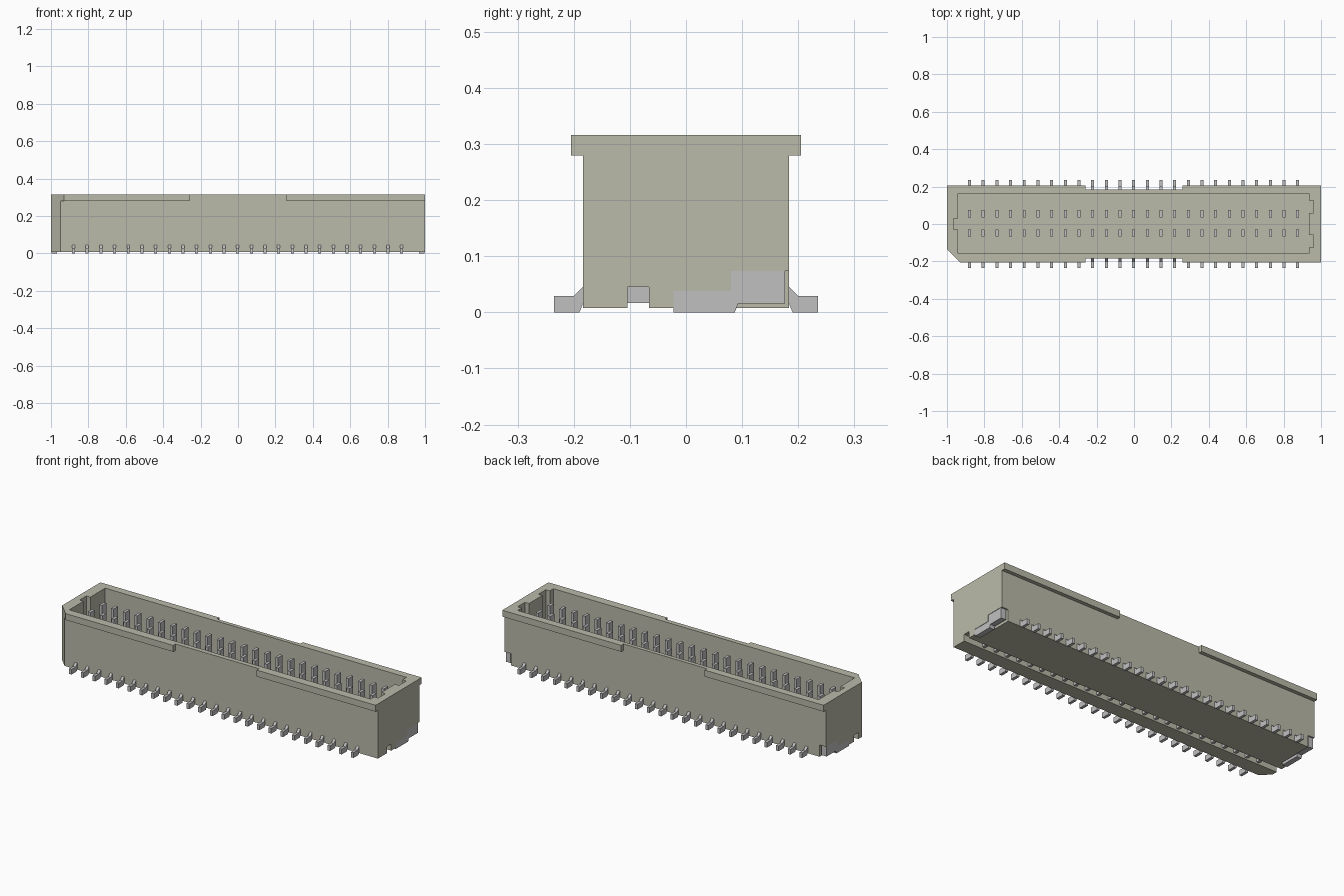
import bpy, bmesh

cube = bpy.data.objects.get("Cube")
if cube:
    bpy.data.objects.remove(cube, do_unlink=True)


def material(name, rgb):
    mat = bpy.data.materials.new(name)
    mat.use_nodes = True
    color = (*rgb, 1)
    mat.diffuse_color = color
    mat.node_tree.nodes["Principled BSDF"].inputs["Base Color"].default_value = color
    return mat


BEIGE = material("beige plastic", (0.49, 0.49, 0.40))
GREY = material("grey metal", (0.53, 0.53, 0.53))


def prism(bm, outline, lo, hi, axis="z"):
    """Extrude a 2D outline, (x, y) along z or (y, z) along x."""
    def place(p, t):
        return (p[0], p[1], t) if axis == "z" else (t, p[0], p[1])
    a = [bm.verts.new(place(p, lo)) for p in outline]
    b = [bm.verts.new(place(p, hi)) for p in outline]
    n = len(outline)
    faces = [bm.faces.new(a[::-1]), bm.faces.new(b)]
    for i in range(n):
        j = (i + 1) % n
        faces.append(bm.faces.new((a[i], a[j], b[j], b[i])))
    bmesh.ops.recalc_face_normals(bm, faces=faces)


def rect(u0, u1, v0, v1):
    return [(u0, v0), (u1, v0), (u1, v1), (u0, v1)]


def finish(bm, name, mat):
    mesh = bpy.data.meshes.new(name)
    bm.to_mesh(mesh)
    bm.free()
    obj = bpy.data.objects.new(name, mesh)
    bpy.context.collection.objects.link(obj)
    mesh.materials.append(mat)
    return obj


def solid(name, mat, *parts):
    bm = bmesh.new()
    for part in parts:
        prism(bm, *part)
    return finish(bm, name, mat)


def cut(obj, *part):
    cutter = solid("cutter", BEIGE, part)
    mod = obj.modifiers.new("cut", "BOOLEAN")
    mod.operation, mod.solver, mod.object = "DIFFERENCE", "EXACT", cutter
    bpy.context.view_layer.objects.active = obj
    bpy.ops.object.modifier_apply(modifier=mod.name)
    bpy.data.objects.remove(cutter, do_unlink=True)


# Housing with one clipped corner
TOP, RIM, BASE, SIDE, LIP = 0.316, 0.28, 0.008, 0.184, 0.205
housing = solid("housing", BEIGE, (
    [(-0.95, -SIDE), (1, -SIDE), (1, SIDE), (-1, SIDE), (-1, -0.135)], BASE, TOP))

# Mating cavity with keying notches at its ends
cavity = [(-0.94, -0.157), (0.935, -0.157),
          (0.935, -0.125), (0.96, -0.125), (0.96, -0.06), (0.935, -0.06),
          (0.935, 0.06), (0.96, 0.06), (0.96, 0.125), (0.935, 0.125),
          (0.935, 0.162), (-0.94, 0.162),
          (-0.94, 0.03), (-0.965, 0.03), (-0.965, -0.03), (-0.94, -0.03)]
cut(housing, cavity, 0.09, 0.4)

# Underside groove and clip pockets
cut(housing, rect(-0.104, -0.066, -0.1, 0.045), -1.1, 1.1, "x")
pocket = [(-0.022, -0.1), (0.3, -0.1), (0.3, 0.074), (0.08, 0.074),
          (0.08, 0.038), (-0.022, 0.038)]
cut(housing, pocket, 0.96, 1.1, "x")
cut(housing, pocket, -1.1, -0.96, "x")

# Lips along the upper edges, open in the middle
solid("rim_lips", BEIGE,
      ([(-0.95, -SIDE), (-0.93, -LIP), (-0.26, -LIP), (-0.26, -SIDE)], RIM, TOP),
      (rect(0.26, 1, -LIP, -SIDE), RIM, TOP),
      (rect(0.26, 1, SIDE, LIP), RIM, TOP),
      (rect(-1, -0.26, SIDE, LIP), RIM, TOP))

# Solder clips at both ends
clip = [(-0.022, 0), (0.087, 0), (0.093, 0.016), (0.176, 0.016),
        (0.176, 0.074), (0.08, 0.074), (0.08, 0.038), (-0.022, 0.038)]
solid("end_clips", GREY, (clip, 0.968, 0.998, "x"), (clip, -0.998, -0.968, "x"))

# Two rows of contacts: upright blade plus bent solder leg
leg = [(0.05, 0.017), (0.183, 0.017), (0.19, 0), (0.235, 0), (0.235, 0.029),
       (0.2, 0.029), (0.184, 0.045), (0.05, 0.045)]
HALF, PITCH, COUNT = 0.008, 0.0731, 25
for name, side, blade in (("front_contacts", -1, (-0.066, -0.03)),
                          ("back_contacts", 1, (0.035, 0.074))):
    bm = bmesh.new()
    for i in range(COUNT):
        x = (i - (COUNT - 1) / 2) * PITCH - 0.002
        prism(bm, [(y * side, z) for y, z in leg], x - HALF, x + HALF, "x")
        prism(bm, rect(x - HALF, x + HALF, *blade), 0.03, 0.285)
    finish(bm, name, GREY)
